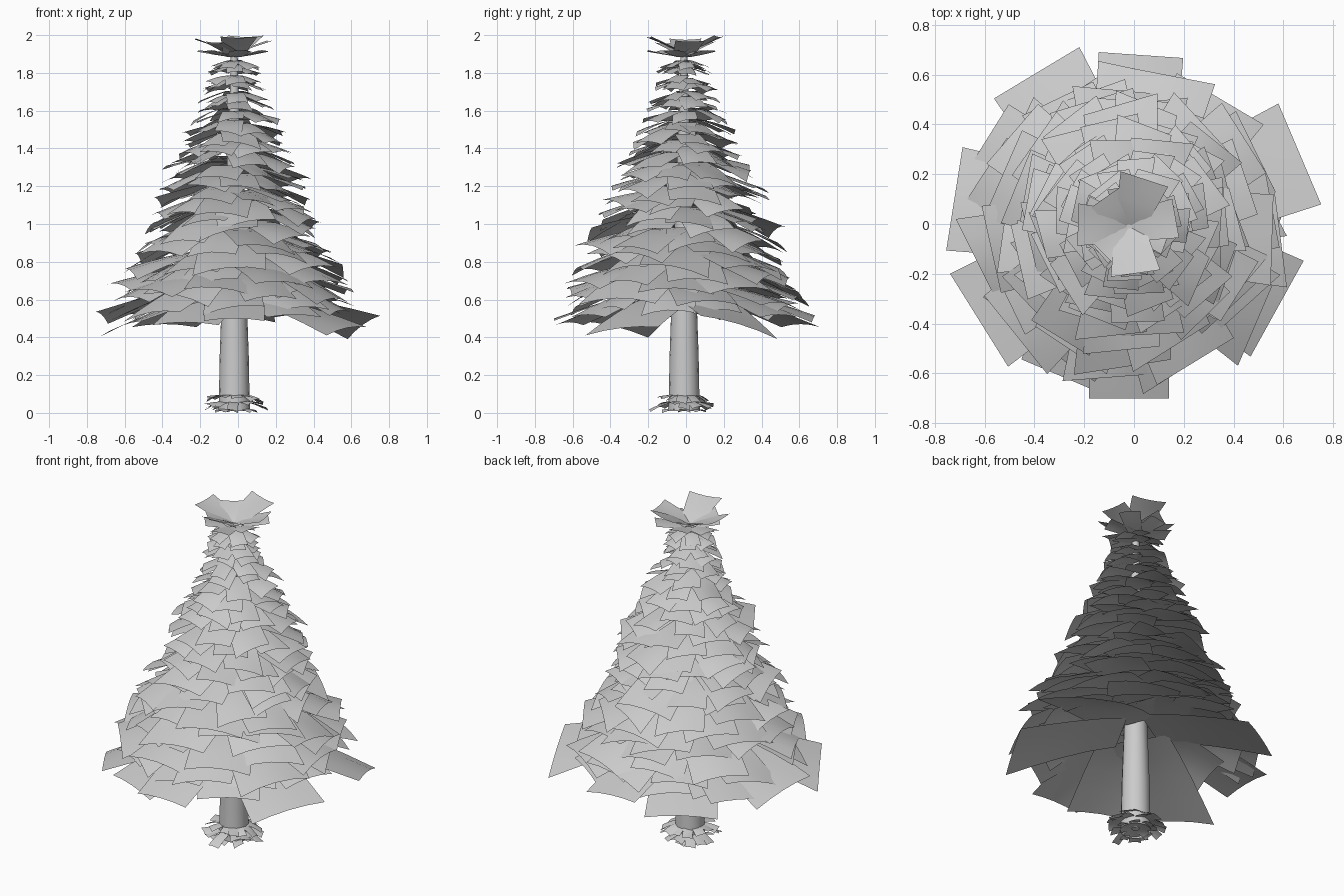
import bpy, bmesh, math, random
from mathutils import Vector

if "Cube" in bpy.data.objects:
    bpy.data.objects.remove(bpy.data.objects["Cube"])

random.seed(8)
CX, CY = -0.02, -0.01          # tree axis

grey = bpy.data.materials.new("light_grey")
grey.diffuse_color = (0.6, 0.6, 0.6, 1)
grey.use_nodes = True
grey.node_tree.nodes["Principled BSDF"].inputs["Base Color"].default_value = grey.diffuse_color


def finish(bm, name, angle):
    me = bpy.data.meshes.new(name)
    bm.to_mesh(me)
    bm.free()
    me.materials.append(grey)
    ob = bpy.data.objects.new(name, me)
    bpy.context.collection.objects.link(ob)
    bpy.ops.object.select_all(action='DESELECT')
    ob.select_set(True)
    bpy.context.view_layer.objects.active = ob
    bpy.ops.object.shade_smooth_by_angle(angle=math.radians(angle))
    return ob


def card(bm, ang, r0, r1, w0, w1, z0, z1, bend=1.5, droop=0.12, yaw=0.0, roll=0.0):
    """Curved rectangular foliage card reaching from r0 to r1 at a compass angle."""
    n, m = 4, 2
    a = math.radians(ang)
    d = Vector((math.cos(a), math.sin(a)))
    b = a + math.radians(yaw)
    s = Vector((-math.sin(b), math.cos(b)))
    rows = []
    for i in range(n + 1):
        t = i / n
        row = []
        for j in range(-m, m + 1):
            u = j / m
            w = w0 + (w1 - w0) * t
            p = d * (r0 + (r1 - r0) * t) + s * (u * w)
            z = z0 + (z1 - z0) * t ** bend - droop * w * u * u * t + roll * u * w * t
            row.append(bm.verts.new((CX + p.x, CY + p.y, z)))
        rows.append(row)
    for i in range(n):
        for j in range(2 * m):
            bm.faces.new((rows[i][j], rows[i + 1][j], rows[i + 1][j + 1], rows[i][j + 1]))


# Trunk: lathed tapering profile, open at the foot
bm = bmesh.new()
rings = []
SIDES = 16
for r, z in [(0.085, 0.01), (0.081, 0.08), (0.077, 0.3), (0.07, 0.5), (0.055, 0.9),
             (0.04, 1.3), (0.025, 1.65), (0.018, 1.9)]:
    rings.append([bm.verts.new((CX + r * math.cos(2 * math.pi * k / SIDES),
                                CY + r * math.sin(2 * math.pi * k / SIDES), z))
                  for k in range(SIDES)])
for lo, hi in zip(rings, rings[1:]):
    for k in range(SIDES):
        bm.faces.new((lo[k], lo[(k + 1) % SIDES], hi[(k + 1) % SIDES], hi[k]))
bm.faces.new(rings[-1])
finish(bm, "trunk", 40)

# Root collar: rings of small cards, the lowest one tucked under the trunk
bm = bmesh.new()
for count, z, start, reach in ((12, 0.095, 0.06, 0.14), (12, 0.06, 0.05, 0.17), (8, 0.025, 0.02, 0.12)):
    for k in range(count):
        card(bm, 360 * k / count + random.uniform(-10, 10), start, reach + random.uniform(-0.02, 0.015),
             0.026, 0.03, z, max(z - 0.045 + random.uniform(0.0, 0.04), 0.012), 1.6,
             yaw=random.uniform(-20, 20), roll=random.uniform(-0.3, 0.3))
finish(bm, "root_leaves", 60)

# Lowest skirt: individually placed large cards (angle, reach, half width, tip height, roll)
bm = bmesh.new()
for ang, reach, w, z, roll in [
        (23, 0.745, 0.22, 0.47, -0.28), (-29, 0.68, 0.22, 0.45, 0.1), (-58, 0.60, 0.17, 0.52, 0.0),
        (-90, 0.69, 0.16, 0.50, 0.0), (-113, 0.66, 0.19, 0.48, 0.0), (212, 0.71, 0.22, 0.46, 0.2),
        (171, 0.71, 0.21, 0.52, 0.15), (148, 0.67, 0.16, 0.52, -0.1), (121, 0.72, 0.20, 0.47, 0.0),
        (86, 0.69, 0.17, 0.51, 0.1), (55, 0.61, 0.17, 0.52, 0.0)]:
    card(bm, ang, 0.08, reach, 0.16, w, z + 0.17, z, 1.3, droop=0.08, roll=roll)
finish(bm, "lowest_branches", 60)

# Branch tiers: (tip height, reach, number of cards)
tiers = [(0.54, 0.57, 9), (0.59, 0.61, 9), (0.65, 0.60, 9), (0.71, 0.58, 9), (0.77, 0.55, 9),
         (0.83, 0.53, 9), (0.89, 0.50, 9), (0.95, 0.48, 9), (1.01, 0.45, 9), (1.07, 0.43, 9),
         (1.13, 0.41, 9), (1.19, 0.39, 9), (1.25, 0.37, 8), (1.31, 0.34, 8), (1.37, 0.31, 8),
         (1.43, 0.28, 8), (1.49, 0.26, 8), (1.55, 0.235, 7), (1.61, 0.20, 7), (1.65, 0.18, 6),
         (1.715, 0.165, 7), (1.74, 0.15, 6), (1.805, 0.15, 7), (1.83, 0.135, 6)]
bm = bmesh.new()
turn = 0
for z, reach, count in tiers:
    turn += 23
    for k in range(count):
        r = reach * random.uniform(0.86, 1.06)
        w = r * random.uniform(0.24, 0.34) + 0.01
        zt = z + random.uniform(-0.02, 0.03) * (0.2 + reach * 1.6)
        start = 0.015 + 0.3 * max(r - 0.13, 0)
        drop = 0.025 + random.uniform(0.12, 0.30) * max(r - 0.1, 0)
        card(bm, turn + 360 * k / count + random.uniform(-10, 10), start, r, w * 0.85, w,
             zt + drop, zt, random.uniform(1.1, 1.6), droop=0.14,
             yaw=random.uniform(-16, 16), roll=random.uniform(-0.25, 0.25))
finish(bm, "branch_tiers", 60)

# Crown: upturned cards forming a shallow bowl, with a flatter layer beneath
bm = bmesh.new()
for ang, reach, w, z in [(72, 0.20, 0.10, 1.99), (178, 0.205, 0.085, 1.975), (-82, 0.19, 0.10, 1.985),
                         (10, 0.19, 0.08, 1.965), (125, 0.15, 0.08, 1.96), (225, 0.15, 0.07, 1.955)]:
    card(bm, ang, 0.0, reach, 0.06, w, 1.895, z, 0.8, droop=-0.08)
for k in range(6):
    card(bm, 60 * k - 20, 0.01, 0.16 + 0.03 * (k % 2), 0.04, 0.06, 1.885, 1.92, 1.2)
finish(bm, "crown", 60)
